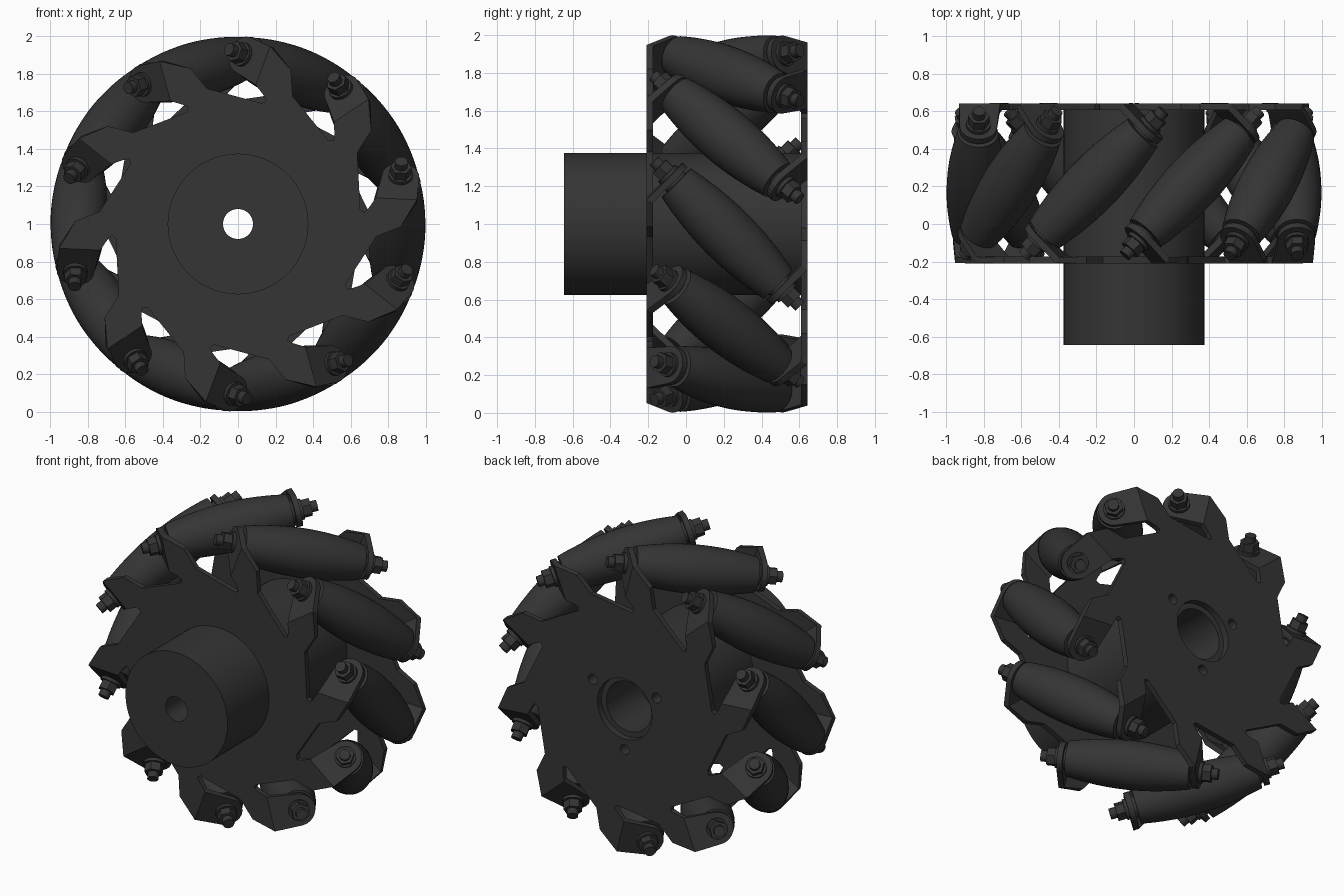
import bpy, bmesh
from math import pi, sin, cos, radians, sqrt
from mathutils import Matrix, Vector

if "Cube" in bpy.data.objects:
    bpy.data.objects.remove(bpy.data.objects["Cube"])

N = 10                 # rollers around the wheel
PHI = radians(-3.4)    # angle of the first roller
R0, RIM = 0.85, 1.0    # roller axis radius, rolling radius
YM = 0.217             # mid plane of the wheel
YP = -0.192            # mid plane of the front plate
TH = 0.035             # plate thickness

dark = bpy.data.materials.new("dark_grey")
dark.diffuse_color = (0.035, 0.035, 0.035, 1)
dark.use_nodes = True
dark.node_tree.nodes["Principled BSDF"].inputs["Base Color"].default_value = dark.diffuse_color

R = Matrix.Rotation
T = Matrix.Translation
UP = T((0, 0, 1))
# half turn about a roller's radial line: maps the front side to the back side
FLIP = T((0, YM, 0)) @ R(pi, 4, 'X') @ T((0, -YM, 0))


def spoke(i):
    return UP @ R(-(PHI + i * 2 * pi / N), 4, 'Y')


def finish(name, bm, mat):
    bmesh.ops.remove_doubles(bm, verts=bm.verts, dist=1e-4)
    bmesh.ops.recalc_face_normals(bm, faces=bm.faces)
    bm.transform(mat)
    me = bpy.data.meshes.new(name)
    bm.to_mesh(me)
    bm.free()
    me.materials.append(dark)
    ob = bpy.data.objects.new(name, me)
    bpy.context.collection.objects.link(ob)
    return ob


def lathe(bm, profile, segs, mat):
    """Revolve closed (radius, height) profile around z, placed by mat."""
    rings = [[bm.verts.new(mat @ Vector((r * cos(2 * pi * k / segs), r * sin(2 * pi * k / segs), h)))
              for k in range(segs)] for r, h in profile]
    for a, b in zip(rings, rings[1:] + rings[:1]):
        if a[0].co == a[1].co and b[0].co == b[1].co:
            continue
        for k in range(segs):
            j = (k + 1) % segs
            bm.faces.new((a[k], a[j], b[j], b[k]))


def rod(r, a, b):
    return [(0, a), (r, a), (r, b), (0, b)]


# hub with stepped bore
TO_Y = R(-pi / 2, 4, 'X')
bm = bmesh.new()
lathe(bm, [(.375, -.645), (.375, .622), (.2, .622), (.2, .60), (.165, .60),
           (.165, .25), (.08, .25), (.08, -.645)], 96, TO_Y)
hub = finish("hub", bm, UP)


# saw-tooth side plate with bent roller tabs
def plate(name, mat):
    bm = bmesh.new()
    bend = .177
    edge = [(.591, -.286), (.741, -.022), (.868, .037), (.945, bend), (.725, bend),
            (.69, .125), (.668, .10)]
    a0 = radians(-25.8)
    step = 2 * pi / N
    c, s = cos(step), sin(step)
    u, t = edge[0]
    flat = edge + [(u * c - t * s, u * s + t * c)]
    flat += [(.2 * cos(a0 + step * k / 6), .2 * sin(a0 + step * k / 6)) for k in range(6, -1, -1)]
    tab = [(0, .945)] + [(.164 + .1 * cos(radians(g)), R0 + .1 * sin(radians(g)))
                         for g in range(90, -91, -15)] + [(0, .725)]
    for i in range(N):
        m = R(-i * step, 4, 'Y')
        bm.faces.new([bm.verts.new(m @ Vector((u, YP, t))) for u, t in flat])
        bm.faces.new([bm.verts.new(m @ Vector((u, YP + d / sqrt(2), bend + d / sqrt(2))))
                      for d, u in tab])
    ob = finish(name, bm, spoke(0) @ mat)
    sol = ob.modifiers.new("thickness", 'SOLIDIFY')
    sol.thickness, sol.offset, sol.use_even_offset = TH, 0, True
    return ob


front_plate = plate("front_plate", Matrix())
back_plate = plate("back_plate", FLIP)

# three screw holes in the back
bm = bmesh.new()
for g in (-90, 30, 150):
    lathe(bm, rod(.033, .45, .8), 24,
          T((.27 * cos(radians(g)), 0, .27 * sin(radians(g)))) @ TO_Y)
cutter = finish("screw_hole_cutter", bm, UP)
cutter.hide_render = True
cutter.hide_viewport = True
for ob in (hub, back_plate):
    b = ob.modifiers.new("holes", 'BOOLEAN')
    b.operation, b.object, b.solver = 'DIFFERENCE', cutter, 'EXACT'

# barrel rollers and their bolts
AXIS = T((R0, YM, 0)) @ R(pi / 4, 4, 'X')
L = .38
barrel = [(0, -L)]
for k in range(17):
    s = L * (k / 8 - 1)
    barrel.append((RIM - sqrt(R0 * R0 + s * s / 2), s))
barrel.append((0, L))
for i in range(N):
    bm = bmesh.new()
    lathe(bm, barrel, 40, AXIS)
    finish(f"roller_{i + 1}", bm, spoke(i))
    bm = bmesh.new()
    for side in (Matrix(), FLIP):
        m = side @ AXIS
        lathe(bm, rod(.07, .37, .40), 24, m)      # spacer
        lathe(bm, rod(.065, .43, .452), 24, m)    # washer
        lathe(bm, rod(.057, .4525, .505), 6, m)   # nut
        lathe(bm, rod(.034, .5055, .545), 20, m)  # thread end
    finish(f"bolt_{i + 1}", bm, spoke(i))

bpy.ops.object.select_all(action='DESELECT')
for ob in bpy.context.collection.objects:
    if ob.name.startswith(("roller", "bolt", "hub")):
        ob.select_set(True)
        bpy.context.view_layer.objects.active = ob
bpy.ops.object.shade_smooth_by_angle(angle=radians(30))
